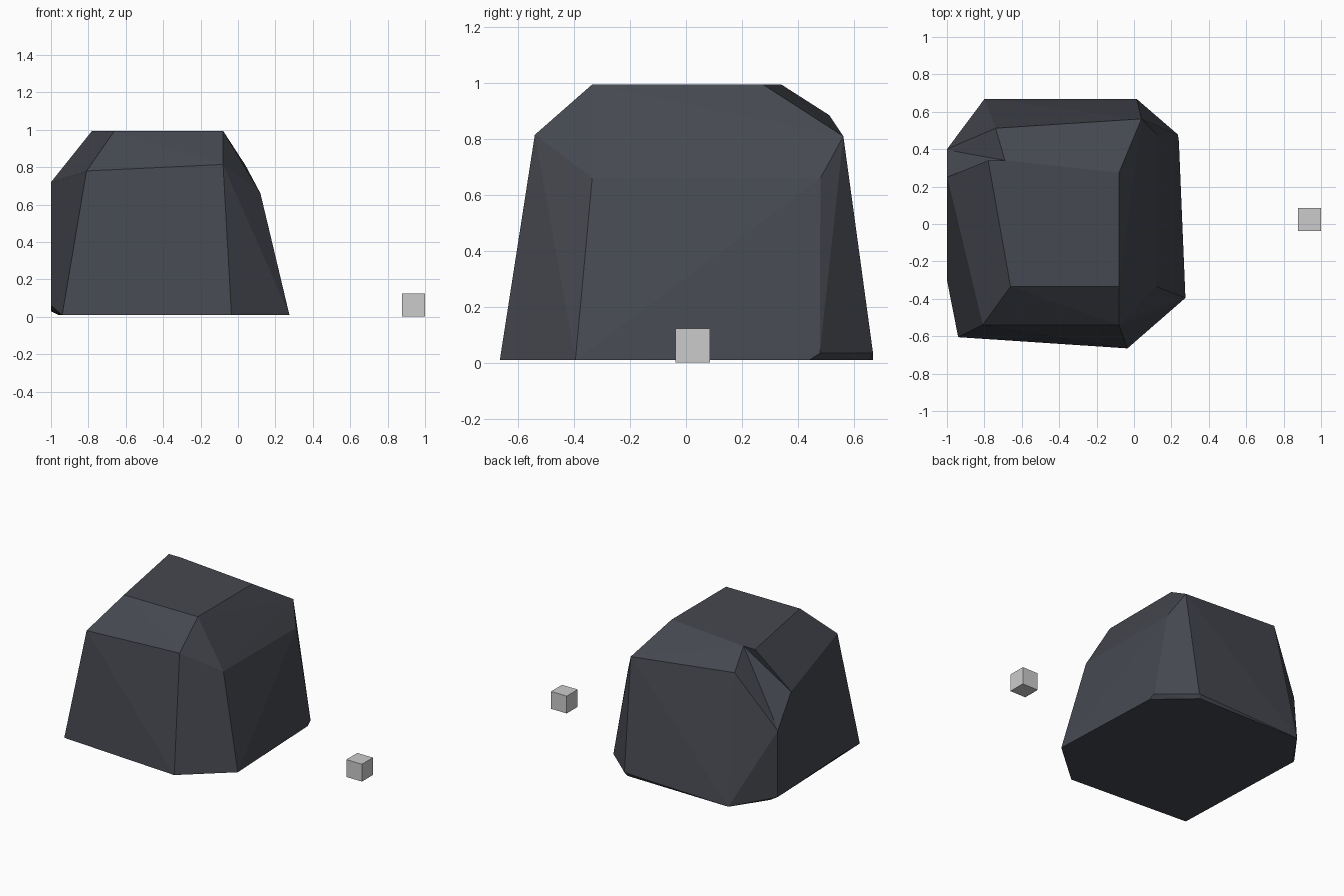
import bpy, bmesh

if "Cube" in bpy.data.objects:
    bpy.data.objects.remove(bpy.data.objects["Cube"])

# notch corners on the back-left shoulder
A, B, C = (-1, .25, .72), (-.78, .34, .995), (-.69, .34, .995)
D, E, F = (-.965, .39, .56), (-1, .4, .5), (-.74, .512, .885)

# boulder corners: top, shoulder, base
top = [(x, y, .995) for x, y in [(-.66, -.335), (-.08, -.335), (-.08, .275)]]
shoulder = [(-.81, -.54, .78), (-.57, -.54, .792), (-.08, -.54, .815),
            (.12, -.335, .66), (.12, .48, .66), (.04, .562, .81)]
base = [(x, y, .01) for x, y in [(-.94, -.605), (-.035, -.665), (.275, -.395),
                                 (.24, .44), (0, .655), (-.8, .668), (-.96, .43)]]
base += [(.235, .478, .035), (.015, .668, .035), (-1, .4, .03), (-1, -.3, .06)]

bm = bmesh.new()
vs = {p: bm.verts.new(p) for p in [A, B, C, E, F] + top + shoulder + base}
bmesh.ops.convex_hull(bm, input=list(bm.verts))

# open the shoulder and sink the notch
rim = {vs[p] for p in (A, B, C, E, F)}
bmesh.ops.delete(bm, geom=[f for f in bm.faces if set(f.verts) <= rim], context='FACES')
vs[D] = bm.verts.new(D)
for tri in [(A, B, C), (A, C, D), (A, D, E), (C, F, D), (D, F, E)]:
    bm.faces.new([vs[p] for p in tri])
bmesh.ops.recalc_face_normals(bm, faces=bm.faces)
bmesh.ops.dissolve_limit(bm, angle_limit=.02, verts=bm.verts, edges=bm.edges)

mesh = bpy.data.meshes.new("boulder")
bm.to_mesh(mesh)
bm.free()
boulder = bpy.data.objects.new("boulder", mesh)
bpy.context.collection.objects.link(boulder)
mat = bpy.data.materials.new("dark_stone")
mat.diffuse_color = (.06, .065, .08, 1)
mat.use_nodes = True
mat.node_tree.nodes["Principled BSDF"].inputs["Base Color"].default_value = mat.diffuse_color
mesh.materials.append(mat)

# small loose cube
bpy.ops.mesh.primitive_cube_add(size=.123, location=(.9375, .024, .0625))
bpy.context.object.name = "small_cube"
